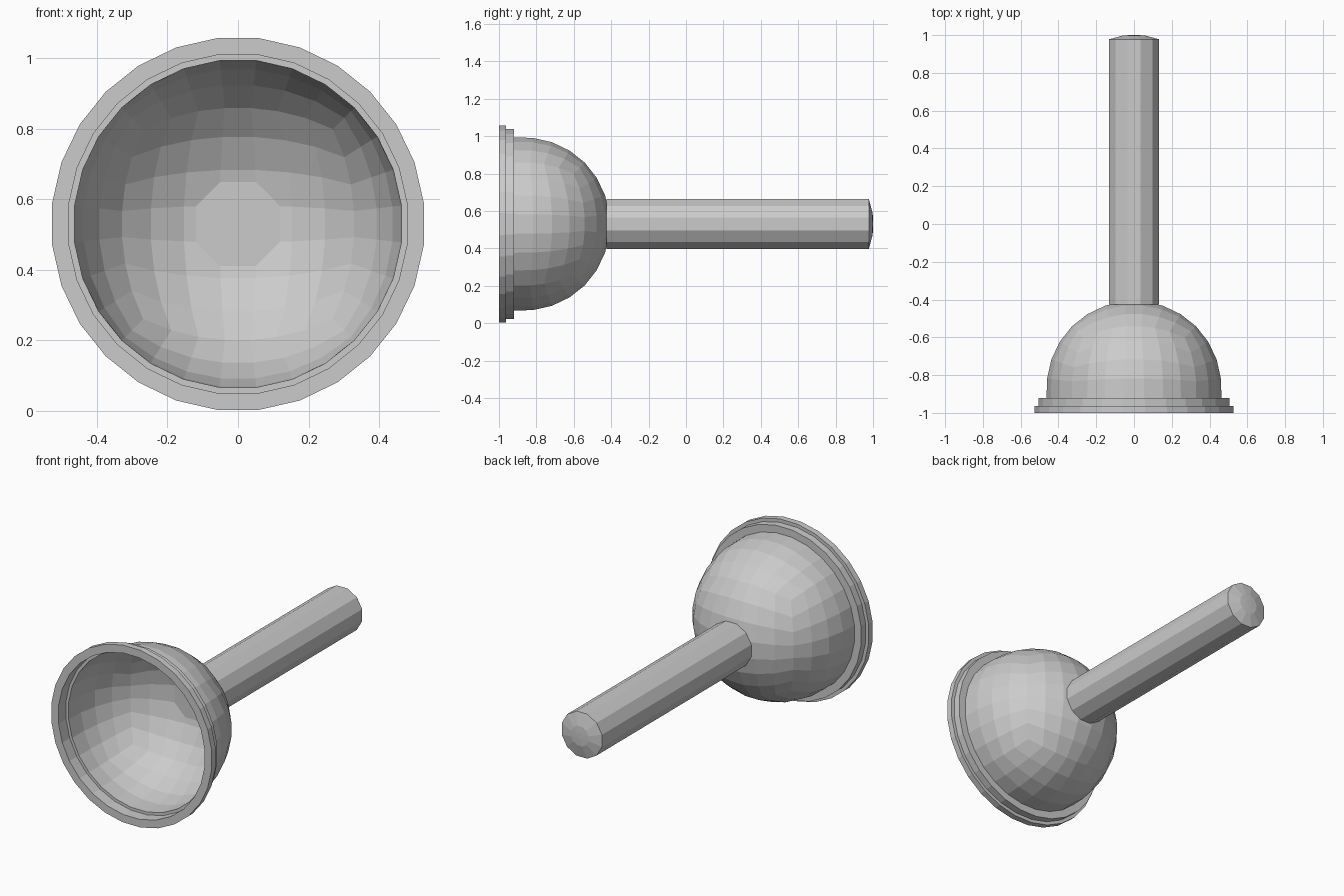
import bpy, bmesh, math
from mathutils import Vector

if "Cube" in bpy.data.objects:
    bpy.data.objects.remove(bpy.data.objects["Cube"], do_unlink=True)

CENTRE_Z = 0.53
CUP_R = 0.466
CUP_Y = -0.87

grey = bpy.data.materials.new("grey")
grey.use_nodes = True
colour = (0.6, 0.6, 0.6, 1)
grey.diffuse_color = colour
grey.node_tree.nodes["Principled BSDF"].inputs["Base Color"].default_value = colour


def finish(bm, name, y=0):
    """Turn the bmesh into a flat-shaded object on the model's axis."""
    mesh = bpy.data.meshes.new(name)
    bm.to_mesh(mesh)
    bm.free()
    mesh.materials.append(grey)
    obj = bpy.data.objects.new(name, mesh)
    obj.location = (0, y, CENTRE_Z)
    bpy.context.collection.objects.link(obj)
    return obj


def lathe(name, profile, sides, closed=False):
    """Revolve (radius, y) points about the y axis; open ends are capped."""
    bm = bmesh.new()
    rings = []
    for r, y in profile:
        angles = [(i + 0.5) * math.tau / sides for i in range(sides)]
        rings.append([bm.verts.new((r * math.cos(a), y, r * math.sin(a))) for a in angles])
    pairs = list(zip(rings, rings[1:]))
    if closed:
        pairs.append((rings[-1], rings[0]))
    for a, b in pairs:
        for i in range(sides):
            j = (i + 1) % sides
            bm.faces.new((a[i], a[j], b[j], b[i]))
    if not closed:
        bm.faces.new(rings[0])
        bm.faces.new(rings[-1])
    bmesh.ops.recalc_face_normals(bm, faces=bm.faces)
    return finish(bm, name)


# Rubber cup: a cube with seven faces per side, rounded to a sphere, front cut off
bm = bmesh.new()
bmesh.ops.create_cube(bm, size=2)
bmesh.ops.subdivide_edges(bm, edges=bm.edges[:], cuts=6, use_grid_fill=True)
for v in bm.verts:
    even = Vector([math.tan(c * math.pi / 4) for c in v.co])
    v.co = even.normalized() * CUP_R
front = [f for f in bm.faces if f.calc_center_median().y < -0.02]
bmesh.ops.delete(bm, geom=front, context="FACES")
# straighten the open edge so that it meets the rim
for v in bm.verts:
    if v.co.y < 0:
        flat = Vector((v.co.x, 0, v.co.z)).normalized() * CUP_R
        v.co = (flat.x, -0.05, flat.z)
# open the back where the handle joins
back = [f for f in bm.faces if all(math.hypot(v.co.x, v.co.z) < 0.12 for v in f.verts)]
bmesh.ops.delete(bm, geom=back, context="FACES")
finish(bm, "rubber_cup", CUP_Y)

# Stepped rim round the mouth of the cup
lathe("cup_rim", [
    (CUP_R, -0.92), (0.51, -0.92), (0.51, -0.963), (0.53, -0.963),
    (0.53, -1), (0.483, -1), (0.483, -0.93), (CUP_R, -0.93),
], 28, closed=True)

# Handle with a slightly domed end
lathe("handle", [(0.137, -0.425), (0.137, 0.978), (0.06, 0.998), (0.02, 1)], 12)
